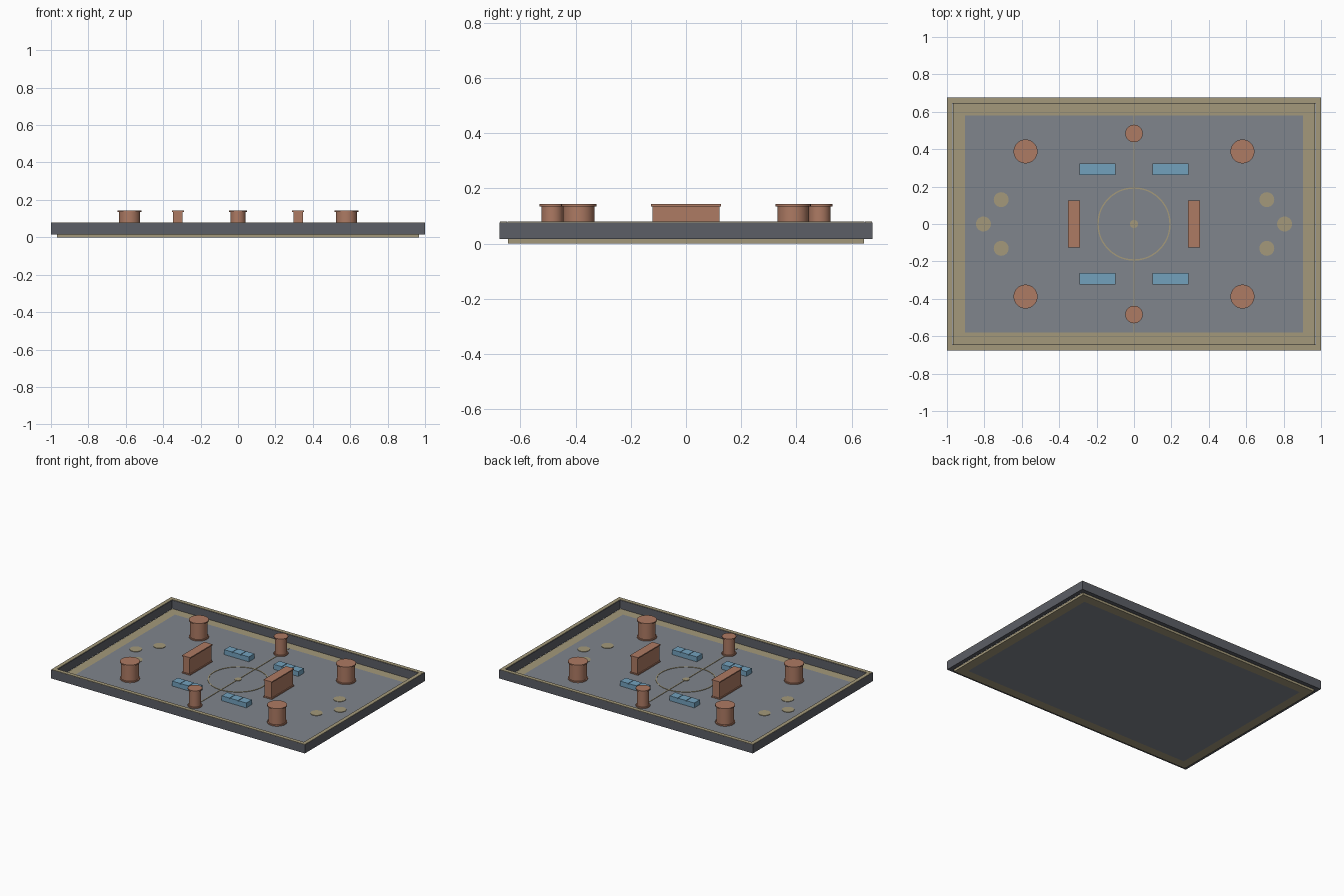
import bpy, bmesh, math

if "Cube" in bpy.data.objects:
    bpy.data.objects.remove(bpy.data.objects["Cube"])


def material(name, rgb):
    m = bpy.data.materials.new(name)
    lin = [c / 12.92 if c <= 0.04045 else ((c + 0.055) / 1.055) ** 2.4 for c in rgb]
    m.diffuse_color = (*lin, 1)
    m.use_nodes = True
    m.node_tree.nodes["Principled BSDF"].inputs["Base Color"].default_value = m.diffuse_color
    return m


SLATE = material("slate_floor", (0.50, 0.52, 0.55))
WALL = material("dark_wall", (0.36, 0.37, 0.40))
SAND = material("sand_trim", (0.64, 0.60, 0.48))
CLAY = material("clay_cover", (0.68, 0.48, 0.39))
BLUE = material("blue_barrier", (0.45, 0.63, 0.74))

FLOOR = 0.017


def finish(bm, name, *mats):
    bmesh.ops.recalc_face_normals(bm, faces=bm.faces)
    me = bpy.data.meshes.new(name)
    bm.to_mesh(me)
    bm.free()
    for m in mats:
        me.materials.append(m)
    ob = bpy.data.objects.new(name, me)
    bpy.context.collection.objects.link(ob)
    return ob


def add_box(bm, x, y, z0, z1, hx, hy):
    vs = bmesh.ops.create_cube(bm, size=1)["verts"]
    bmesh.ops.scale(bm, vec=(2 * hx, 2 * hy, z1 - z0), verts=vs)
    bmesh.ops.translate(bm, vec=(x, y, (z0 + z1) / 2), verts=vs)


def boxes(name, mat, *specs):
    bm = bmesh.new()
    for s in specs:
        add_box(bm, *s)
    return finish(bm, name, mat)


def lathe(name, mat, x, y, profile, sides=32, closed=False):
    """Revolve an (r, z) profile; open profiles get end caps."""
    bm = bmesh.new()
    rings = []
    for r, z in profile:
        rings.append([bm.verts.new((x + r * math.cos(t), y + r * math.sin(t), z))
                      for t in (2 * math.pi * i / sides for i in range(sides))])
    pairs = list(zip(rings, rings[1:]))
    if closed:
        pairs.append((rings[-1], rings[0]))
    else:
        bm.faces.new(rings[0])
        bm.faces.new(rings[-1])
    for a, b in pairs:
        for i in range(sides):
            j = (i + 1) % sides
            bm.faces.new((a[i], a[j], b[j], b[i]))
    ob = finish(bm, name, mat)
    bpy.ops.object.select_all(action='DESELECT')
    ob.select_set(True)
    bpy.context.view_layer.objects.active = ob
    bpy.ops.object.shade_smooth_by_angle(angle=math.radians(35))
    return ob


# Floor slab: slate field with a sand border
bm = bmesh.new()
add_box(bm, 0, 0, 0, FLOOR, 0.968, 0.645)
for co, no in (((0.903, 0, 0), (1, 0, 0)), ((-0.903, 0, 0), (1, 0, 0)),
               ((0, 0.58, 0), (0, 1, 0)), ((0, -0.58, 0), (0, 1, 0))):
    bmesh.ops.bisect_plane(bm, geom=bm.verts[:] + bm.edges[:] + bm.faces[:],
                           plane_co=co, plane_no=no)
for f in bm.faces:
    c = f.calc_center_median()
    f.material_index = 0 if abs(c.x) < 0.9 and abs(c.y) < 0.57 else 1
finish(bm, "floor", SLATE, SAND)

# Perimeter walls with thin sand caps
for s, a, b in ((1, "back", "right"), (-1, "front", "left")):
    boxes(a + "_wall", WALL, (0, s * 0.66, 0.016, 0.077, 1.0, 0.015))
    boxes(b + "_wall", WALL, (s * 0.985, 0, 0.016, 0.077, 0.015, 0.645))
    boxes(a + "_wall_cap", SAND, (0, s * 0.661, 0.077, 0.08, 0.999, 0.0135))
    boxes(b + "_wall_cap", SAND, (s * 0.986, 0, 0.077, 0.08, 0.0135, 0.647))


# Round cover posts with base ring and cap
def post(name, x, y, r, cap):
    lathe(name, CLAY, x, y, [(cap, FLOOR), (cap, FLOOR + 0.008), (r, FLOOR + 0.008),
                             (r, 0.135), (cap, 0.135), (cap, 0.143)])


for sx in (-1, 1):
    for sy in (-1, 1):
        post("large_post", sx * 0.58, sy * 0.388, 0.057, 0.064)
for sy in (-1, 1):
    post("small_post", 0, sy * 0.484, 0.040, 0.047)

# Tall cover slabs with base and cap
for s in (-1, 1):
    x = s * 0.322
    boxes("cover_slab", CLAY,
          (x, 0, FLOOR, FLOOR + 0.008, 0.032, 0.126),
          (x, 0, FLOOR + 0.008, 0.135, 0.026, 0.122),
          (x, 0, 0.135, 0.143, 0.032, 0.126))

# Low barriers, each with three raised blocks
for sx in (-1, 1):
    for sy in (-1, 1):
        x, y = sx * 0.195, sy * 0.293
        boxes("low_barrier", BLUE, (x, y, FLOOR, 0.046, 0.097, 0.031),
              *[(x + i * 0.066, y, 0.046, 0.052, 0.031, 0.031) for i in (-1, 0, 1)])

# Field markings
TOP = FLOOR + 0.003
boxes("centre_line", SAND, (0, 0, FLOOR, TOP, 0.003, 0.58))
lathe("centre_circle", SAND, 0, 0, [(0.189, FLOOR), (0.196, FLOOR), (0.196, TOP), (0.189, TOP)],
      sides=48, closed=True)
lathe("centre_spot", SAND, 0, 0, [(0.022, FLOOR), (0.022, TOP + 0.001)])
for s in (-1, 1):
    for x, y in ((0.71, 0.13), (0.71, -0.13), (0.805, 0)):
        lathe("spawn_spot", SAND, s * x, y, [(0.04, FLOOR), (0.04, TOP)])
